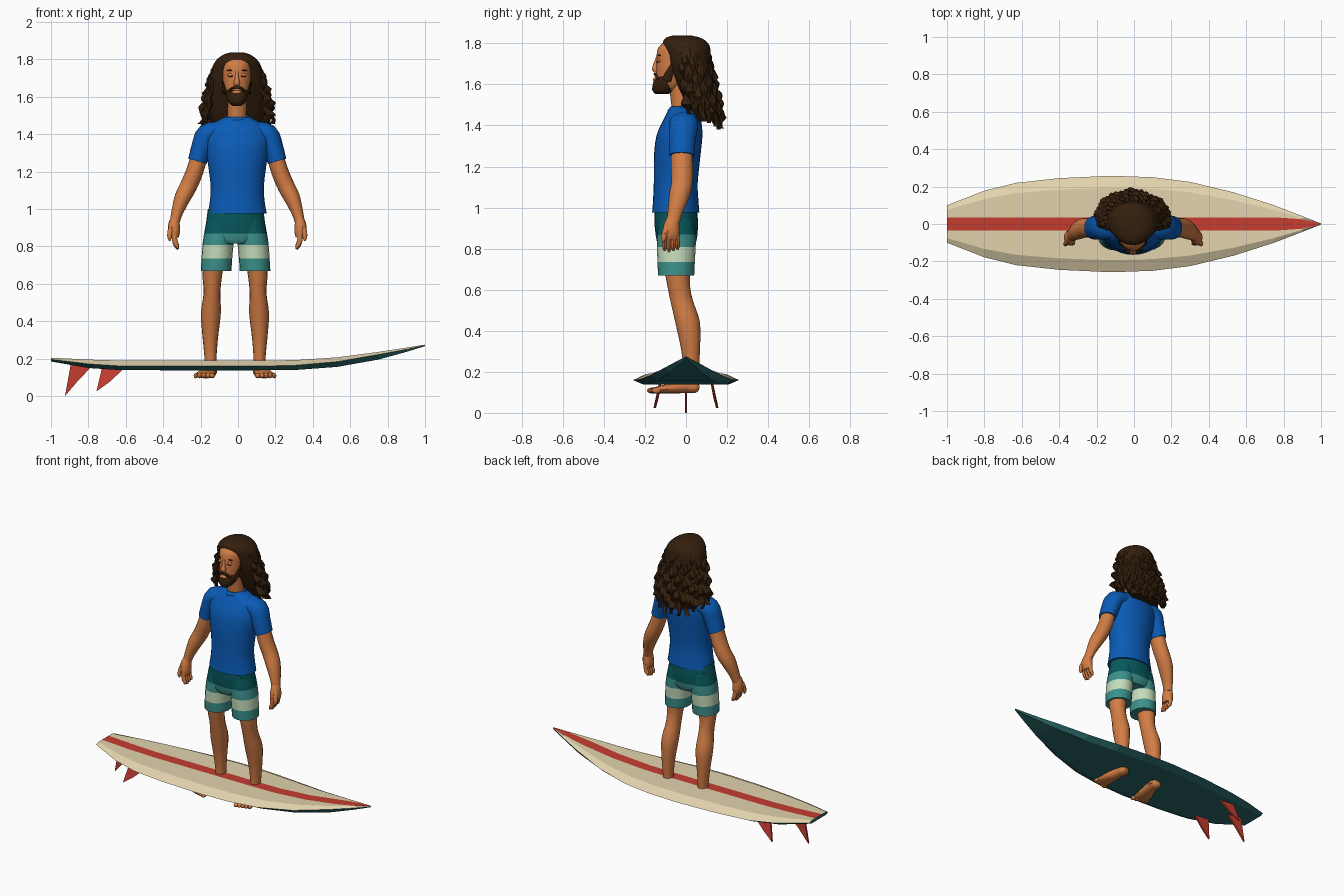
import bpy, bmesh, math
from mathutils import Vector, Matrix

if "Cube" in bpy.data.objects:
    bpy.data.objects.remove(bpy.data.objects["Cube"], do_unlink=True)


def material(name, *rgb):
    m = bpy.data.materials.new(name)
    m.use_nodes = True
    m.diffuse_color = (*rgb, 1)
    m.node_tree.nodes["Principled BSDF"].inputs["Base Color"].default_value = (*rgb, 1)
    return m


CREAM = material("cream", .76, .65, .42)
RED = material("red", .56, .046, .03)
DEEP = material("deep_teal", .022, .14, .14)
DARK = material("shorts_dark_teal", .002, .1, .11)
MID = material("shorts_teal", .045, .28, .26)
PALE = material("shorts_pale_green", .56, .72, .5)
BLUE = material("shirt_blue", .003, .105, .47)
SKIN = material("skin", .65, .205, .06)
HAIR = material("dark_brown_hair", .034, .014, .004)


def finish(name, bm, mats, rule=None, smooth=True, angle=45):
    """Turn a bmesh into an object, colouring faces by an optional rule."""
    bmesh.ops.recalc_face_normals(bm, faces=bm.faces)
    if rule:
        for f in bm.faces:
            f.material_index = rule(f)
    mesh = bpy.data.meshes.new(name)
    bm.to_mesh(mesh)
    bm.free()
    for m in mats:
        mesh.materials.append(m)
    for p in mesh.polygons:
        p.use_smooth = smooth
    if smooth:
        mesh.set_sharp_from_angle(angle=math.radians(angle))
    ob = bpy.data.objects.new(name, mesh)
    bpy.context.collection.objects.link(ob)
    return ob


def spline(rows, steps):
    """Catmull-Rom interpolation through rows of numbers."""
    out = []
    last = len(rows) - 1
    for i in range(last):
        a, b, c, d = (rows[max(0, min(last, i + k))] for k in (-1, 0, 1, 2))
        for j in range(steps):
            t = j / steps
            out.append([q + .5 * t * (r - p + t * (2 * p - 5 * q + 4 * r - s
                        + t * (3 * (q - r) + s - p)))
                        for p, q, r, s in zip(a, b, c, d)])
    return out + [list(rows[-1])]


def bridge(bm, rings):
    """Skin a list of closed vertex rings and cap both ends."""
    n = len(rings[0])
    for lo, hi in zip(rings, rings[1:]):
        for k in range(n):
            bm.faces.new((lo[k], lo[(k + 1) % n], hi[(k + 1) % n], hi[k]))
    bm.faces.new(rings[0])
    bm.faces.new(rings[-1])


def loft(name, rows, mats, side=1, sides=16, steps=3, ref="Y", level=False, rule=None, shift=0):
    """Elliptical tube through rows of x, y, z, width radius, depth radius."""
    rows = spline(rows, steps)
    pts = [Vector((side * r[0] + shift, r[1], r[2])) for r in rows]
    up = Vector((0, 0, 1))
    axis = up if ref == "Z" else Vector((0, 1, 0))
    bm = bmesh.new()
    rings = []
    for i, r in enumerate(rows):
        t = up if level else (pts[min(i + 1, len(pts) - 1)] - pts[max(i - 1, 0)]).normalized()
        u = axis.cross(t).normalized()
        v = t.cross(u)
        angles = [math.tau * k / sides for k in range(sides)]
        rings.append([bm.verts.new(pts[i] + u * r[3] * math.cos(a) + v * r[4] * math.sin(a))
                      for a in angles])
    bridge(bm, rings)
    return finish(name, bm, mats if isinstance(mats, list) else [mats], rule)


def ball(name, pos, size, mat, side=1, shift=0):
    bm = bmesh.new()
    place = Matrix.Translation((side * pos[0] + shift, pos[1], pos[2]))
    bmesh.ops.create_uvsphere(bm, u_segments=12, v_segments=8, radius=1,
                              matrix=place @ Matrix.Diagonal((*size, 1)))
    return finish(name, bm, [mat])


# Surfboard: x, half width, deck height, rail height, bottom height
stations = [(-1, .1, .205, .196, .185), (-.8, .178, .195, .172, .15),
            (-.63, .22, .19, .161, .139), (-.4, .245, .19, .16, .138),
            (-.12, .258, .19, .16, .138), (.1, .25, .19, .16, .138),
            (.3, .225, .192, .164, .139), (.53, .17, .207, .184, .156),
            (.75, .1, .236, .222, .195), (.9, .042, .259, .25, .236),
            (1, .003, .275, .272, .267)]
bm = bmesh.new()
rings = []
for x, w, top, rail, low in stations:
    half = [(min(.036, w * .6), top), (w * .75, top), (w, rail), (w * .8, low)]
    outline = half + [(-y, z) for y, z in reversed(half)]
    rings.append([bm.verts.new((x, y, z)) for y, z in outline])
bridge(bm, rings)
bm.faces.ensure_lookup_table()
board_colours = [0, 0, 2, 2, 2, 0, 0, 1]
finish("surfboard", bm, [CREAM, RED, DEEP],
       lambda f: board_colours[f.index % 8] if f.index < 8 * (len(stations) - 1) else 2,
       smooth=False)


# Fins: swept triangular blades under the tail
def fin(name, x, y, lean, root, tip):
    bm = bmesh.new()
    outline = [(x, y, root), (x + .12, y, root), (x + .04, y + lean * .5, root * .5),
               (x - .03, y + lean, tip)]
    loops = [[bm.verts.new((px, py + d, pz)) for px, py, pz in outline] for d in (-.006, .006)]
    bridge(bm, loops)
    finish(name, bm, [RED], smooth=False)


fin("centre_fin", -.895, 0, 0, .165, 0)
fin("left_fin", -.727, .125, .027, .15, .025)
fin("right_fin", -.727, -.125, -.027, .15, .025)

# Shirt body and collar
loft("shirt", [(0, -.05, .975, .158, .115), (0, -.05, 1.03, .148, .111),
               (0, -.05, 1.12, .142, .107), (0, -.043, 1.25, .158, .113),
               (0, -.032, 1.35, .172, .112), (0, -.02, 1.42, .165, .094),
               (0, -.018, 1.46, .125, .076), (0, -.02, 1.492, .066, .056)],
     BLUE, sides=28, level=True, shift=-.004)
bpy.ops.mesh.primitive_torus_add(location=(-.004, -.022, 1.486), major_radius=.06,
                                 minor_radius=.01, major_segments=24, minor_segments=8,
                                 rotation=(.25, 0, 0))
collar = bpy.context.object
collar.name = "collar"
collar.data.materials.append(BLUE)
bpy.ops.object.shade_smooth_by_angle()


# Shorts: stripes coloured by height
def stripe(f):
    z = f.calc_center_median().z
    return 0 if z > .87 else 2 if .735 < z < .808 else 1


CLOTH = [DARK, MID, PALE]
HIP = -.013
loft("shorts_seat", [(0, -.05, 1, .148, .104), (0, -.048, .93, .157, .106),
                     (0, -.046, .87, .16, .102), (0, -.046, .835, .15, .096),
                     (0, -.046, .815, .1, .088)],
     CLOTH, sides=24, level=True, rule=stripe, shift=HIP)

for side, label in ((1, "left_"), (-1, "right_")):
    loft(label + "shorts_leg", [(.078, -.047, .95, .075, .085), (.085, -.046, .87, .083, .094),
                                (.094, -.047, .808, .083, .094), (.1, -.048, .735, .082, .091),
                                (.104, -.048, .67, .082, .088)],
         CLOTH, side, sides=20, level=True, rule=stripe, shift=HIP)

    # Leg and foot
    loft(label + "leg", [(.115, -.045, .75, .063, .07), (.122, -.037, .63, .051, .056),
                         (.123, -.022, .55, .045, .055), (.129, .008, .44, .053, .06),
                         (.132, .022, .31, .041, .046), (.131, .026, .2, .032, .037),
                         (.131, .025, .12, .035, .038)], SKIN, side, level=True, shift=-.016)
    loft(label + "foot", [(.132, .062, .118, .02, .014), (.134, .045, .122, .034, .026),
                          (.138, 0, .128, .038, .032), (.15, -.06, .122, .046, .027),
                          (.161, -.12, .114, .055, .019), (.165, -.155, .11, .052, .014)],
         SKIN, side, ref="Z", shift=-.016)
    for k in range(5):
        ball(f"{label}toe_{k + 1}", (.122 + .022 * k, -.168 + .006 * k, .109),
             (.015 - .001 * k, .022, .014), SKIN, side, -.016)

    # Sleeve and arm
    loft(label + "sleeve", [(.09, -.01, 1.42, .05, .066), (.16, -.012, 1.4, .058, .072),
                            (.188, -.018, 1.335, .056, .066), (.213, -.02, 1.255, .051, .062)],
         BLUE, side, sides=18, shift=-.004)
    loft(label + "arm", [(.195, -.02, 1.31, .044, .052), (.228, -.02, 1.2, .046, .053),
                         (.262, -.02, 1.12, .046, .052), (.293, -.033, 1.06, .043, .05),
                         (.322, -.052, .98, .031, .037), (.334, -.063, .93, .026, .032)],
         SKIN, side, shift=-.004)

    # Hand: palm, four fingers, thumb
    loft(label + "palm", [(.333, -.063, .95, .023, .028), (.338, -.07, .915, .031, .038),
                          (.338, -.073, .875, .032, .042), (.334, -.073, .845, .022, .04)],
         SKIN, side, sides=12, shift=-.004)
    for k in range(4):
        y = -.104 + .021 * k
        end = .785 + .006 * abs(k - 1)
        loft(f"{label}finger_{k + 1}", [(.336, y, .87, .014, .012), (.334, y, .83, .014, .012),
                                        (.324, y, end + .015, .012, .011),
                                        (.316, y, end, .006, .006)], SKIN, side, sides=8,
             shift=-.004)
    loft(label + "thumb", [(.345, -.085, .92, .014, .016), (.357, -.1, .885, .015, .015),
                           (.362, -.108, .85, .012, .012), (.36, -.11, .83, .005, .005)],
         SKIN, side, sides=8, shift=-.004)

    # Paired face details
    ball(label + "ear", (.077, -.045, 1.69), (.012, .02, .03), SKIN, side, -.006)
    ball(label + "eyelid", (.034, -.131, 1.716), (.017, .009, .011), SKIN, side, -.006)
    ball(label + "eye_line", (.034, -.138, 1.709), (.015, .005, .003), HAIR, side, -.006)
    ball(label + "eyebrow", (.035, -.13, 1.741), (.021, .008, .004), HAIR, side, -.006)
    loft(label + "sideburn", [(.062, -.095, 1.62, .014, .024), (.07, -.078, 1.66, .007, .02),
                              (.073, -.06, 1.7, .004, .012)], HAIR, side, sides=8, shift=-.006)
    loft(label + "moustache", [(0, -.152, 1.65, .006, .006), (.025, -.148, 1.646, .007, .007),
                               (.046, -.135, 1.624, .006, .006)], HAIR, side, sides=8,
         shift=-.006)

# Neck, head and nose
loft("neck", [(0, -.015, 1.45, .054, .05), (0, -.022, 1.52, .05, .052),
              (0, -.03, 1.62, .05, .055)], SKIN, level=True, shift=-.005)
loft("head", [(0, -.085, 1.565, .03, .035), (0, -.075, 1.6, .057, .068),
              (0, -.06, 1.66, .072, .085), (0, -.052, 1.72, .077, .092),
              (0, -.045, 1.78, .073, .09), (0, -.035, 1.82, .04, .05)],
     SKIN, sides=20, level=True, shift=-.006)
loft("nose", [(0, -.138, 1.735, .008, .008), (0, -.145, 1.7, .011, .014),
              (0, -.15, 1.672, .018, .017), (0, -.146, 1.658, .013, .01)],
     SKIN, sides=10, level=True, shift=-.006)

# Beard and lips
loft("beard", [(0, -.118, 1.552, .022, .03), (0, -.108, 1.57, .045, .056),
               (0, -.1, 1.6, .058, .062), (0, -.09, 1.628, .064, .062),
               (0, -.078, 1.64, .066, .058)], HAIR, level=True, shift=-.006)
ball("lips", (0, -.15, 1.624), (.026, .011, .01), SKIN, shift=-.006)

# Hair: a cap over the skull, then wavy tapering locks around the sides and back
loft("hair_cap", [(0, -.02, 1.838, .03, .045), (0, -.012, 1.824, .075, .09),
                  (0, 0, 1.79, .115, .114), (0, .012, 1.74, .137, .108),
                  (0, .022, 1.68, .148, .105), (0, .045, 1.6, .155, .093),
                  (0, .075, 1.5, .145, .075), (0, .1, 1.42, .11, .05)],
     HAIR, sides=24, level=True, shift=-.006)
COUNT = 25
for i in range(COUNT):
    a = math.radians(-22 + 224 * i / (COUNT - 1))
    end = 1.455 - .075 * max(0, math.sin(a)) + .05 * (i % 2)
    path = []
    for j in range(15):
        t = j / 14
        wave = .012 * math.sin(t * 24 + i * 2.1) * min(1, t * 3)
        grow = t ** .75
        reach = .108 + .08 * grow - .03 * max(0, math.sin(a)) * t + wave
        thick = (.01 + .015 * t) * (1 if t < .9 else .5) * (1 + .2 * math.sin(t * 24 + i))
        path.append((reach * math.cos(a) - wave * math.sin(a),
                     .005 + .05 * t + (.092 + .022 * grow + wave) * math.sin(a),
                     1.785 + (end - 1.785) * t, thick, thick))
    loft(f"hair_lock_{i + 1}", path, HAIR, sides=7, steps=2, level=True, shift=-.006)
